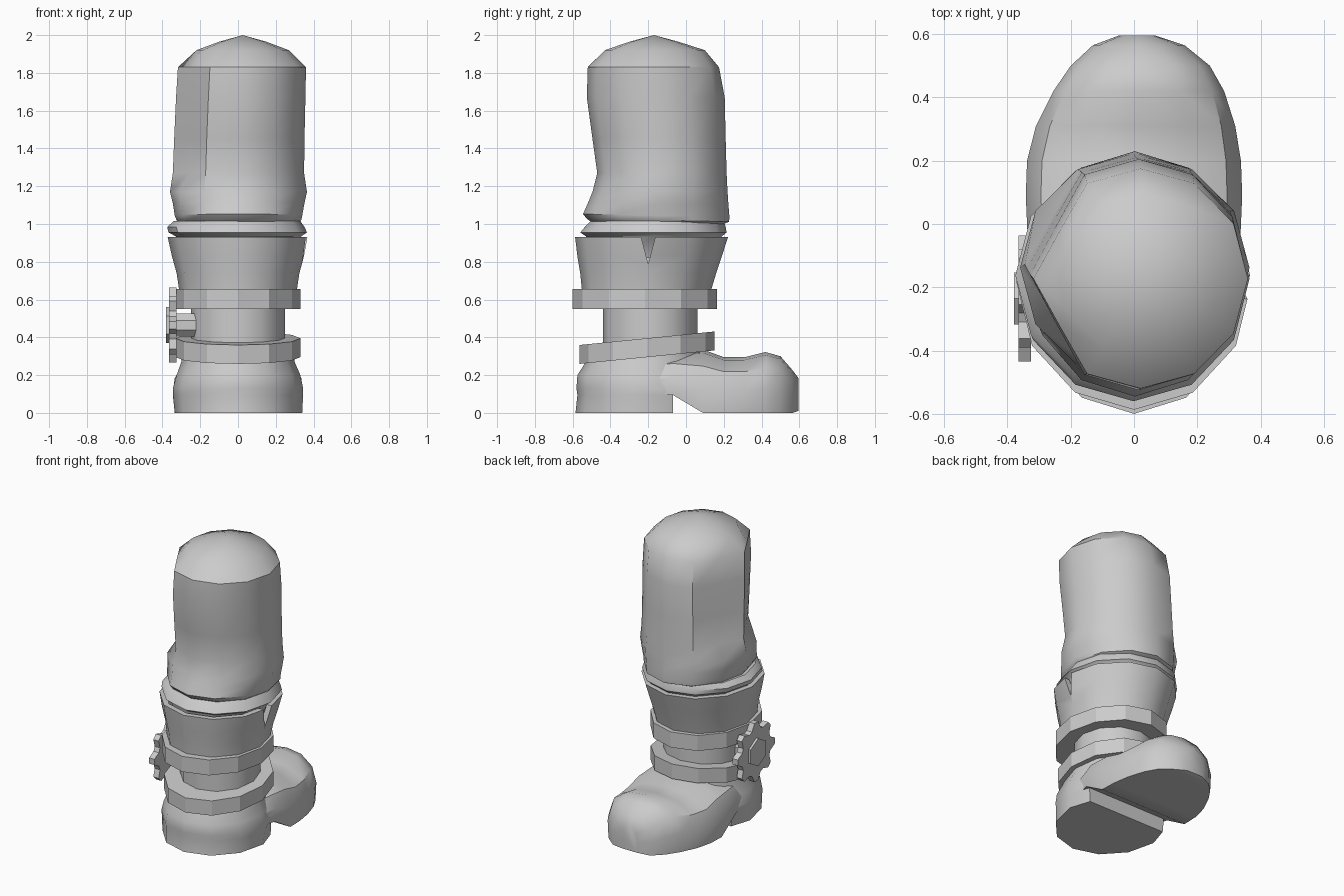
import bpy
import bmesh
from math import cos, sin, pi, radians
from mathutils import Vector

old = bpy.data.objects.get("Cube")
if old:
    bpy.data.objects.remove(old, do_unlink=True)

grey = bpy.data.materials.new("plain_grey")
grey.use_nodes = True
COLOR = (0.6, 0.6, 0.6, 1)
grey.diffuse_color = COLOR
grey.node_tree.nodes["Principled BSDF"].inputs["Base Color"].default_value = COLOR


def loft(name, rings, smooth=True):
    """Skin a list of equal-length point rings and cap both ends."""
    bm = bmesh.new()
    rows = [[bm.verts.new(p) for p in ring] for ring in rings]
    n = len(rows[0])
    for a, b in zip(rows, rows[1:]):
        for i in range(n):
            j = (i + 1) % n
            bm.faces.new((a[i], a[j], b[j], b[i]))
    bm.faces.new(rows[0][::-1])
    bm.faces.new(rows[-1])
    bmesh.ops.remove_doubles(bm, verts=bm.verts, dist=1e-5)
    bmesh.ops.recalc_face_normals(bm, faces=bm.faces)
    mesh = bpy.data.meshes.new(name)
    bm.to_mesh(mesh)
    bm.free()
    mesh.materials.append(grey)
    obj = bpy.data.objects.new(name, mesh)
    bpy.context.collection.objects.link(obj)
    if smooth:
        shade(obj)
    return obj


def shade(obj):
    bpy.ops.object.select_all(action='DESELECT')
    obj.select_set(True)
    bpy.context.view_layer.objects.active = obj
    bpy.ops.object.shade_smooth_by_angle(angle=radians(35))


def oval(z, x0, x1, y0, y1, tilt=0, flat=(), y_max=9, n=12):
    """Horizontal ring filling the given extents; flat lists corners pulled in."""
    cx, cy = (x0 + x1) / 2, (y0 + y1) / 2
    pts = []
    for i in range(n):
        a = 2 * pi * i / n
        k = 0.87 if i in flat else 1
        y = cy + k * sin(a) * (y1 - y0) / 2
        pts.append(Vector((cx + k * cos(a) * (x1 - x0) / 2,
                           min(y, y_max), z + tilt * (y - cy))))
    return pts


# Heel and ankle, cut straight in front of the arch
HEEL_FRONT = -0.07
loft("heel_and_ankle", [
    oval(0, -.335, .34, -.585, .16, y_max=HEEL_FRONT),
    oval(.095, -.345, .345, -.575, .16, y_max=HEEL_FRONT),
    oval(.13, -.345, .345, -.58, .15),
    oval(.2, -.325, .33, -.575, .13),
    oval(.27, -.3, .3, -.53, .11),
    oval(.34, -.29, .29, -.52, .11, tilt=.1)])

# Forefoot: (y, centre x, half width, bottom, top) stations
half = [(.97, 0), (1, .4), (.86, .74), (.48, .95)]
section = half + [(0, 1)] + [(-u, v) for u, v in reversed(half)]
stations = [(-.2, 0, .3, .095, .3), (-.07, 0, .335, .095, .32),
            (.09, 0, .342, 0, .335), (.2, 0, .338, 0, .295),
            (.31, .005, .315, 0, .295), (.42, .015, .27, 0, .322),
            (.5, .02, .22, 0, .3), (.565, .015, .145, 0, .225),
            (.595, .01, .06, .01, .185)]
loft("forefoot", [[(cx + u * w, y, lo + v * (hi - lo)) for u, v in section]
                  for y, cx, w, lo, hi in stations])

# Ankle tube and its two straps
loft("ankle_tube", [oval(z, -.25, .25, -.44, .06) for z in (.3, .6)])
loft("lower_strap", [oval(z, -.33, .33, -.565, .15, tilt=.1)
                     for z in (.295, .395)], smooth=False)
loft("upper_strap", [oval(z, -.33, .33, -.6, .165)
                     for z in (.55, .655)], smooth=False)

# Flared cuff with a hollow rim
cuff = loft("flared_cuff", [
    oval(.64, -.31, .31, -.55, .13),
    oval(.74, -.325, .325, -.56, .16),
    oval(.83, -.35, .35, -.575, .19),
    oval(.93, -.372, .372, -.587, .222),
    oval(.93, -.335, .335, -.55, .185),
    oval(.75, -.29, .29, -.52, .13)])

# V notch on the left side of the cuff
notch = loft("notch_cutter", [
    [(x, -.24, .94), (x, -.2, .79), (x, -.16, .94)] for x in (.27, .5)],
    smooth=False)
notch.hide_render = True
cut = cuff.modifiers.new("notch", 'BOOLEAN')
cut.operation = 'DIFFERENCE'
cut.solver = 'EXACT'
cut.object = notch
bpy.ops.object.select_all(action='DESELECT')
bpy.context.view_layer.objects.active = cuff
cuff.select_set(True)
bpy.ops.object.modifier_apply(modifier="notch")
bpy.data.objects.remove(notch, do_unlink=True)
shade(cuff)

# Rolled trouser hem sitting on the cuff
loft("rolled_hem", [
    oval(.82, -.29, .29, -.5, .13),
    oval(.935, -.33, .335, -.53, .19),
    oval(.955, -.368, .365, -.56, .215),
    oval(.985, -.375, .352, -.535, .21),
    oval(1.015, -.34, .33, -.505, .2)])

# Trouser leg with knee folds, flattened along the right side, domed top
SIDE = (5, 7)
loft("trouser_leg", [
    oval(.99, -.3, .3, -.47, .18),
    oval(1.02, -.325, .335, -.525, .228, tilt=-.02),
    oval(1.045, -.335, .34, -.545, .23, tilt=-.02),
    oval(1.11, -.345, .352, -.515, .225, tilt=-.03),
    oval(1.17, -.36, .365, -.495, .22),
    oval(1.27, -.345, .35, -.47, .215, flat=SIDE),
    oval(1.45, -.338, .352, -.495, .21, flat=SIDE),
    oval(1.67, -.328, .357, -.525, .205, flat=SIDE),
    oval(1.83, -.318, .36, -.52, .175, flat=SIDE),
    oval(1.92, -.22, .27, -.43, .1),
    oval(1.965, -.1, .15, -.3, -.04),
    oval(2, .025, .025, -.17, -.17)])

# Toothed wheel, hub and axle on the right side
WHEEL_Y, WHEEL_Z = -.235, .465


def disc(name, radii, x0, x1, phase=0):
    n = len(radii)
    loft(name, [[(x, WHEEL_Y + r * cos(2 * pi * i / n + phase),
                  WHEEL_Z + r * sin(2 * pi * i / n + phase))
                 for i, r in enumerate(radii)] for x in (x0, x1)], smooth=False)


disc("toothed_wheel", [.2, .2, .158, .158] * 8, -.365, -.325, -pi / 32)
disc("wheel_hub", [.095] * 6, -.38, -.36, pi / 6)
disc("wheel_axle", [.065] * 8, -.33, -.21, pi / 8)
